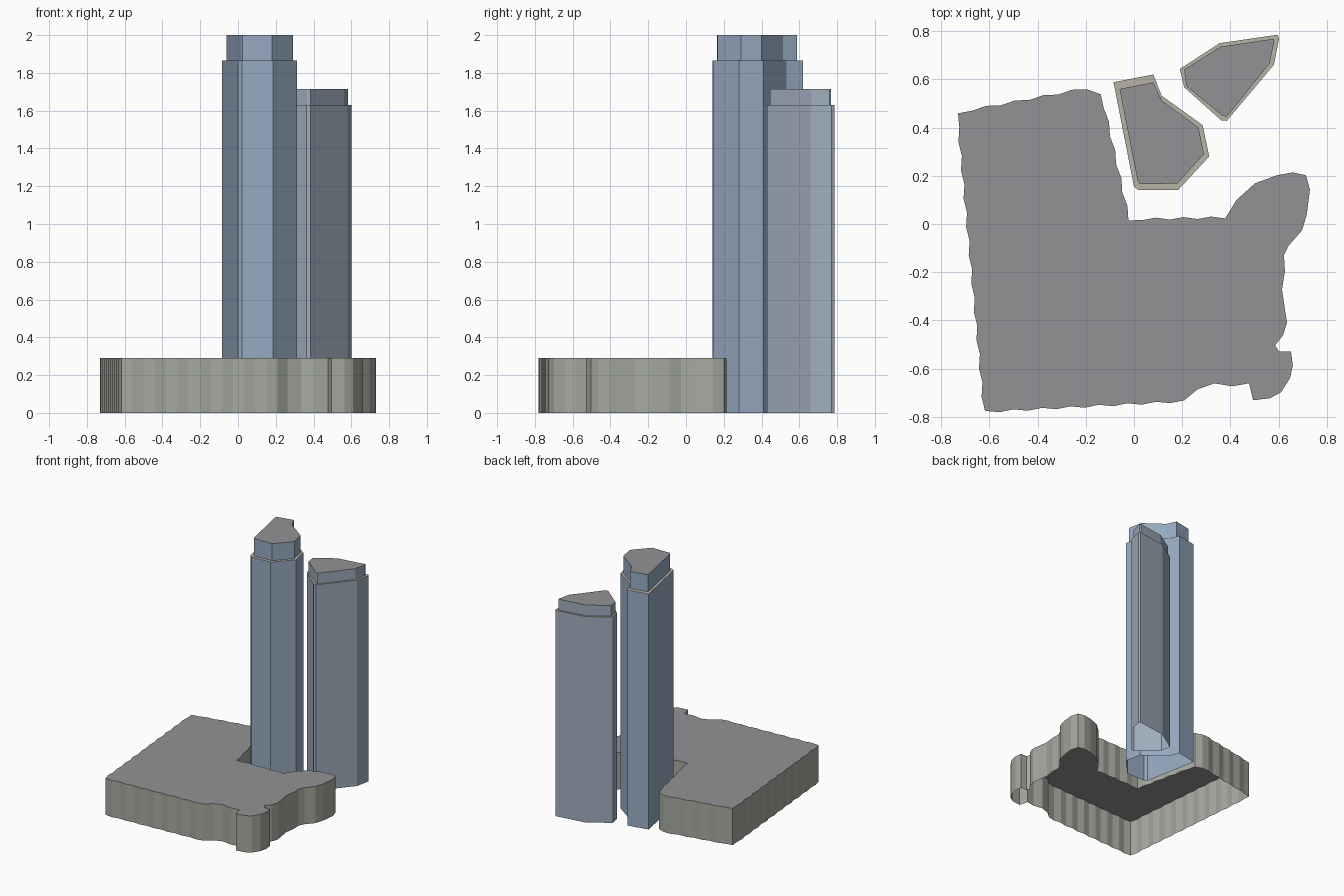
import bpy, bmesh
from mathutils import Vector


def material(name, rgb):
    m = bpy.data.materials.new(name)
    m.diffuse_color = (*rgb, 1)
    return m


STONE = material("podium_stone", (0.38, 0.40, 0.35))
ROOF = material("roof_grey", (0.29, 0.29, 0.30))
LEDGE = material("ledge_beige", (0.48, 0.45, 0.38))
GLASS_A = material("blue_glass", (0.31, 0.41, 0.54))
GLASS_B = material("grey_blue_glass", (0.35, 0.42, 0.51))


def wavy(p0, p1, n, phase, amp=0.009):
    """Rippled edge: every other point is pushed out to the left of travel."""
    a, b = Vector(p0), Vector(p1)
    d = (b - a).normalized()
    out = Vector((-d.y, d.x)) * amp
    return [a.lerp(b, i / n) + (out if i and i % 2 == phase else out * 0)
            for i in range(n)]


def block(name, tiers, wall, roof=ROOF):
    """Open-bottomed stack of (clockwise outline, z0, z1) tiers with flat ledges."""
    bm = bmesh.new()
    previous = None
    for outline, z0, z1 in tiers:
        pts = list(reversed(outline))
        low = [bm.verts.new((p[0], p[1], z0)) for p in pts]
        top = [bm.verts.new((p[0], p[1], z1)) for p in pts]
        n = len(pts)
        for i in range(n):
            j = (i + 1) % n
            bm.faces.new((low[i], low[j], top[j], top[i])).material_index = 0
            if previous:
                f = bm.faces.new((previous[i], previous[j], low[j], low[i]))
                f.material_index = 2
        previous = top
    bm.faces.new(previous).material_index = 1
    mesh = bpy.data.meshes.new(name)
    bm.to_mesh(mesh)
    bm.free()
    for m in (wall, roof, LEDGE):
        mesh.materials.append(m)
    ob = bpy.data.objects.new(name, mesh)
    bpy.context.collection.objects.link(ob)
    return ob


# Podium: rippled L-shaped slab with rounded lobes on the right
podium = (
    wavy((-0.73, 0.459), (-0.196, 0.559), 9, 0)
    + [(-0.196, 0.559)]
    + wavy((-0.138, 0.538), (-0.023, 0.015), 9, 0)
    + wavy((-0.023, 0.015), (0.378, 0.023), 7, 0)
    + [(0.378, 0.023), (0.424, 0.098), (0.502, 0.169), (0.593, 0.202),
       (0.659, 0.214), (0.713, 0.202), (0.73, 0.144), (0.717, 0.04),
       (0.697, -0.026), (0.643, -0.088), (0.622, -0.13), (0.626, -0.196),
       (0.614, -0.271), (0.626, -0.354), (0.635, -0.408), (0.618, -0.462),
       (0.585, -0.503), (0.601, -0.528), (0.651, -0.528), (0.659, -0.586),
       (0.647, -0.64), (0.61, -0.698), (0.564, -0.723), (0.494, -0.731),
       (0.477, -0.661), (0.407, -0.673), (0.333, -0.661), (0.263, -0.686)]
    + wavy((0.209, -0.731), (-0.618, -0.775), 14, 1)
    + wavy((-0.618, -0.775), (-0.73, 0.459), 21, 1)
)
block("podium", [(podium, 0, 0.29)], STONE)

# Tall tower with a set-back crown
tall_main = [(-0.085, 0.588), (0.08, 0.62), (0.115, 0.532), (0.285, 0.41),
             (0.312, 0.28), (0.184, 0.142), (0.02, 0.14), (0.0, 0.155)]
tall_crown = [(-0.06, 0.56), (0.08, 0.588), (0.115, 0.513), (0.268, 0.4),
              (0.29, 0.29), (0.18, 0.168), (0.025, 0.165), (0.015, 0.18)]
block("tall_tower", [(tall_main, 0, 1.865), (tall_crown, 1.865, 2.0)], GLASS_A)

# Shorter tower with a set-back crown
short_main = [(0.19, 0.643), (0.355, 0.75), (0.595, 0.785), (0.602, 0.77),
              (0.58, 0.66), (0.385, 0.428), (0.362, 0.43), (0.208, 0.567)]
short_crown = [(0.208, 0.64), (0.358, 0.735), (0.578, 0.768), (0.582, 0.76),
               (0.562, 0.665), (0.385, 0.445), (0.365, 0.45), (0.217, 0.572)]
block("short_tower", [(short_main, 0, 1.63), (short_crown, 1.63, 1.715)], GLASS_B)
